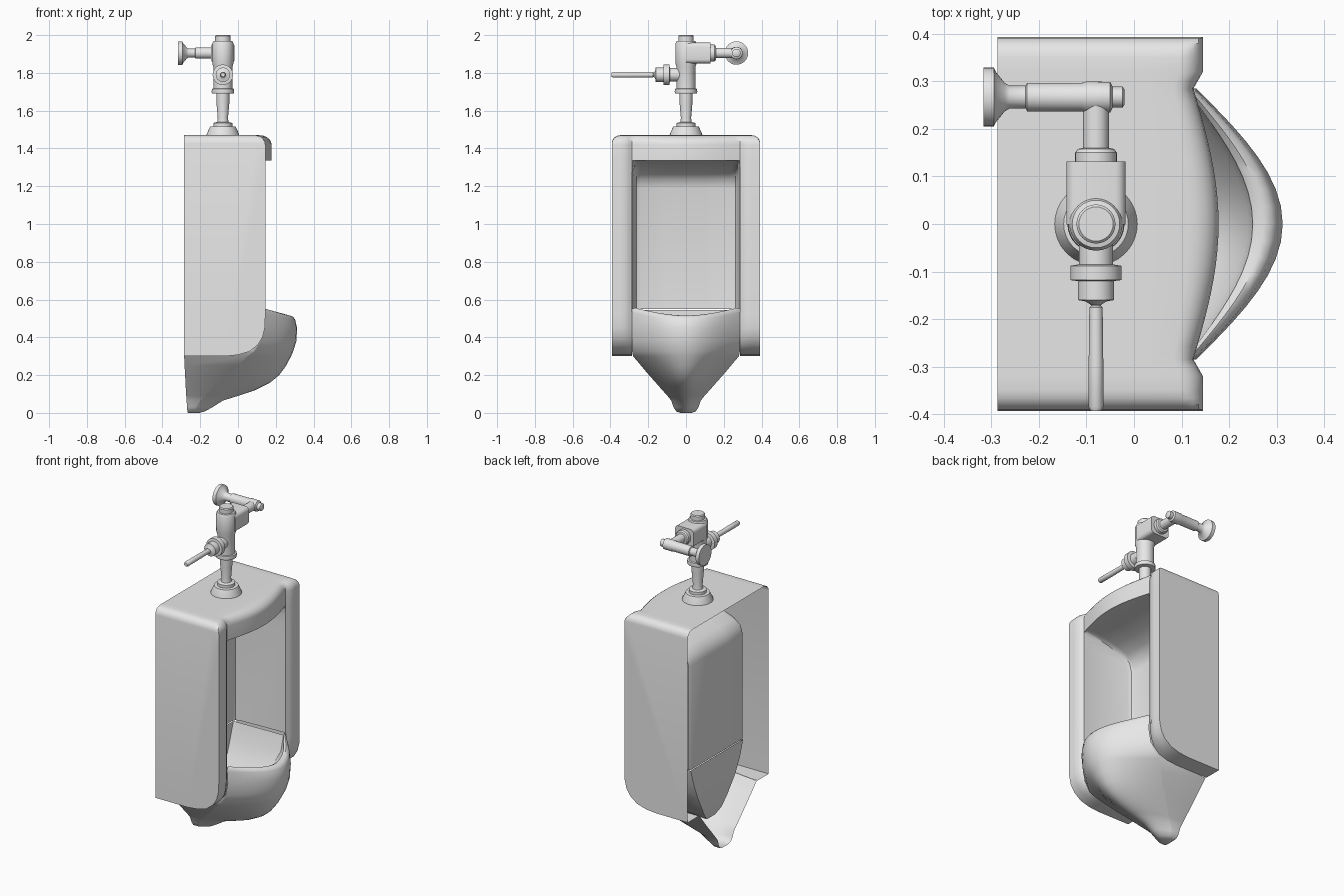
import bpy, bmesh, math
from mathutils import Matrix, Vector

mat = bpy.data.materials.new("light_grey")
mat.diffuse_color = (0.8, 0.8, 0.8, 1)


def finish(bm, name, angle=40):
    me = bpy.data.meshes.new(name)
    bm.to_mesh(me)
    bm.free()
    me.materials.append(mat)
    for p in me.polygons:
        p.use_smooth = True
    me.set_sharp_from_angle(angle=math.radians(angle))
    ob = bpy.data.objects.new(name, me)
    bpy.context.collection.objects.link(ob)
    return ob


def loft(name, rings, closed=False, flip=False, cap_last=False, cap_first=False,
         skip=None, angle=40):
    """Skin a list of rings that share one point count."""
    bm = bmesh.new()
    vs = [[bm.verts.new(p) for p in r] for r in rings]
    n = len(rings[0])
    for j in range(len(vs) - 1):
        a, b = vs[j], vs[j + 1]
        for i in range(n if closed else n - 1):
            if skip and skip(j, i):
                continue
            k = (i + 1) % n
            f = [a[i], a[k], b[k], b[i]]
            bm.faces.new(f[::-1] if flip else f)
    if cap_last:
        bm.faces.new(vs[-1][::-1] if flip else vs[-1])
    if cap_first:
        bm.faces.new(vs[0][::-1])
    return finish(bm, name, angle)


def lathe(name, prof, origin, axis, segs=32):
    """Revolve (radius, height) points about an axis through origin."""
    bm = bmesh.new()
    rings = []
    for r, h in prof:
        rings.append([bm.verts.new((r * math.cos(2 * math.pi * s / segs),
                                    r * math.sin(2 * math.pi * s / segs), h))
                      for s in range(segs)])
    for a, b in zip(rings, rings[1:]):
        for i in range(segs):
            k = (i + 1) % segs
            bm.faces.new((a[i], a[k], b[k], b[i]))
    bm.faces.new(rings[0][::-1])
    bm.faces.new(rings[-1])
    rot = Vector((0, 0, 1)).rotation_difference(Vector(axis)).to_matrix().to_4x4()
    bm.transform(Matrix.Translation(origin) @ rot)
    bmesh.ops.recalc_face_normals(bm, faces=bm.faces[:])
    return finish(bm, name, 35)


# ---- outer shell: side profile swept across y, open at the back ----
OPEN = 0.285
arc = [(0.095 + 0.05 * math.sin(t * math.pi / 10), 1.42 + 0.05 * math.cos(t * math.pi / 10))
       for t in range(6)]
profile = [(-0.287, 1.47), (0.03, 1.47)] + arc + [(0.145, 1.335), (0.145, 0.52),
           (0.142, 0.45), (0.13, 0.40), (0.105, 0.36), (0.06, 0.325), (0.0, 0.307),
           (-0.07, 0.30), (-0.287, 0.30)]
LINTEL = 2 + len(arc)


def front_shift(y):
    y = abs(y)
    if y < OPEN:
        return -0.02 + 0.053 * math.cos(math.pi / 2 * y / OPEN)
    if y < 0.32:
        return -0.02 * (0.32 - y) / (0.32 - OPEN)
    return 0


half = [0.393, 0.39, 0.38, 0.367, 0.35, 0.32, 0.302] + [OPEN * i / 10 for i in range(10, 0, -1)]
ys = [-y for y in half] + [0] + half[::-1]


def column(y):
    over = max(0, abs(y) - 0.35) / 0.043
    top = 1.47 - 0.043 * (1 - math.sqrt(max(0, 1 - over * over)))
    pts = []
    for x, z in profile:
        w = min(1, max(0, (x - 0.03) / 0.115))
        pts.append((x + w * front_shift(y), y, min(z, top)))
    return pts


loft("outer_shell", [column(y) for y in ys], cap_last=True, cap_first=True,
     skip=lambda j, i: i >= LINTEL and abs(ys[j] + ys[j + 1]) / 2 < OPEN)

# underside of the bulging top front
mid = [y for y in ys if abs(y) <= OPEN]
loft("lintel_underside", [[(0.115, y, 1.335) for y in mid],
                          [(0.145 + front_shift(y), y, 1.335) for y in mid]])


# ---- recess: side walls, back wall and sloping ceiling ----
def recess(z, xb):
    h = [(0.125, OPEN), (min(0.12, xb + 0.03), 0.272), (xb + 0.008, 0.262), (xb, 0.24), (xb, 0.1)]
    return [(x, y, z) for x, y in h] + [(x, -y, z) for x, y in h[::-1]]


loft("recess_walls", [recess(z, x) for z, x in
     [(1.335, 0.115), (1.325, 0.03), (1.305, -0.07), (1.275, -0.15), (1.24, -0.195),
      (1.19, -0.21), (0.55, -0.21)]])


# ---- bowl ----
def d_ring(z, xb, xs, w, xf, tilt=0.0, wb=None, n=24):
    """Straight sides from xb to xs, then a rounded nose reaching xf."""
    pts = [(xb, wb or w, z)]
    for i in range(n + 1):
        u = math.cos(math.pi * i / n)
        f = math.cos(math.pi / 2 * u)
        pts.append((xs + (xf - xs) * f, w * u, z - tilt * f))
    return pts + [(xb, -(wb or w), z)]


loft("bowl_outside", [d_ring(*a) for a in [
    (0.545, 0.125, 0.126, 0.262, 0.25, 0.04),
    (0.556, 0.125, 0.126, 0.272, 0.272, 0.04),
    (0.55, 0.125, 0.126, 0.283, 0.291, 0.04),
    (0.53, 0.126, 0.127, 0.285, 0.302, 0.035),
    (0.46, 0.13, 0.131, 0.285, 0.313, 0.01),
    (0.38, 0.115, 0.118, 0.285, 0.309),
    (0.325, 0.05, 0.085, 0.285, 0.292),
    (0.30, -0.285, 0.05, 0.28, 0.281),
    (0.25, -0.283, 0.0, 0.238, 0.255),
    (0.20, -0.28, -0.05, 0.196, 0.218),
    (0.16, -0.278, -0.1, 0.16, 0.17),
    (0.12, -0.276, -0.14, 0.125, 0.09),
    (0.09, -0.274, -0.17, 0.098, 0.0),
    (0.065, -0.272, -0.2, 0.078, -0.08),
    (0.03, -0.27, -0.22, 0.066, -0.135),
    (0.008, -0.268, -0.23, 0.052, -0.175),
    (0.0, -0.265, -0.235, 0.03, -0.205)]], cap_last=True, angle=50)

loft("bowl_inside", [d_ring(*a) for a in [
    (0.545, -0.21, 0.125, 0.264, 0.25, 0.04, 0.255),
    (0.45, -0.21, 0.12, 0.245, 0.24, 0.01, 0.225),
    (0.35, -0.205, 0.08, 0.2, 0.19, 0, 0.18),
    (0.25, -0.195, 0.0, 0.13, 0.1, 0, 0.12),
    (0.19, -0.185, -0.08, 0.085, 0.0, 0, 0.08),
    (0.155, -0.17, -0.13, 0.04, -0.08, 0, 0.04)]],
    closed=True, flip=True, cap_last=True)

# ---- flush valve ----
CX = -0.08
lathe("valve_column", [
    (0.088, 1.465), (0.086, 1.475), (0.068, 1.515), (0.05, 1.517), (0.05, 1.535),
    (0.03, 1.54), (0.027, 1.56), (0.034, 1.64), (0.034, 1.69), (0.058, 1.692),
    (0.06, 1.70), (0.058, 1.715), (0.05, 1.718), (0.05, 1.83), (0.056, 1.85),
    (0.056, 1.955), (0.05, 1.968), (0.041, 1.97), (0.041, 1.995), (0.036, 2.0)],
    (CX, 0, 0), (0, 0, 1))

# block joining the column to the supply pipe
bm = bmesh.new()
bmesh.ops.create_cube(bm, size=1, matrix=Matrix.Translation((CX, 0.065, 1.905))
                      @ Matrix.Diagonal((0.125, 0.132, 0.11, 1)))
edges = [e for e in bm.edges if abs(e.verts[0].co.y - e.verts[1].co.y) > 0.1]
bmesh.ops.bevel(bm, geom=edges, offset=0.022, segments=4, affect='EDGES', profile=0.5)
finish(bm, "valve_block")

lathe("supply_elbow", [(0.044, 0.12), (0.044, 0.15), (0.038, 0.158), (0.027, 0.16),
                       (0.027, 0.265)], (CX, 0, 1.905), (0, 1, 0))
lathe("supply_stop", [
    (0.016, 0.02), (0.022, 0.024), (0.022, 0.045), (0.032, 0.05), (0.033, 0.1), (0.03, 0.11),
    (0.03, 0.225), (0.024, 0.228), (0.024, 0.262), (0.03, 0.272), (0.052, 0.29),
    (0.062, 0.295), (0.062, 0.317)], (0, 0.267, 1.905), (-1, 0, 0))
lathe("handle_hub", [
    (0.036, 0.0), (0.036, 0.085), (0.054, 0.088), (0.054, 0.118), (0.038, 0.12),
    (0.038, 0.16), (0.022, 0.163), (0.011, 0.17), (0.011, 0.178)],
    (CX, 0, 1.79), (0, -1, 0))
lathe("flush_handle", [
    (0.009, 0.17), (0.014, 0.176), (0.0155, 0.3), (0.0155, 0.385), (0.011, 0.394)],
    (CX, 0, 1.79), (0, -1, 0))
